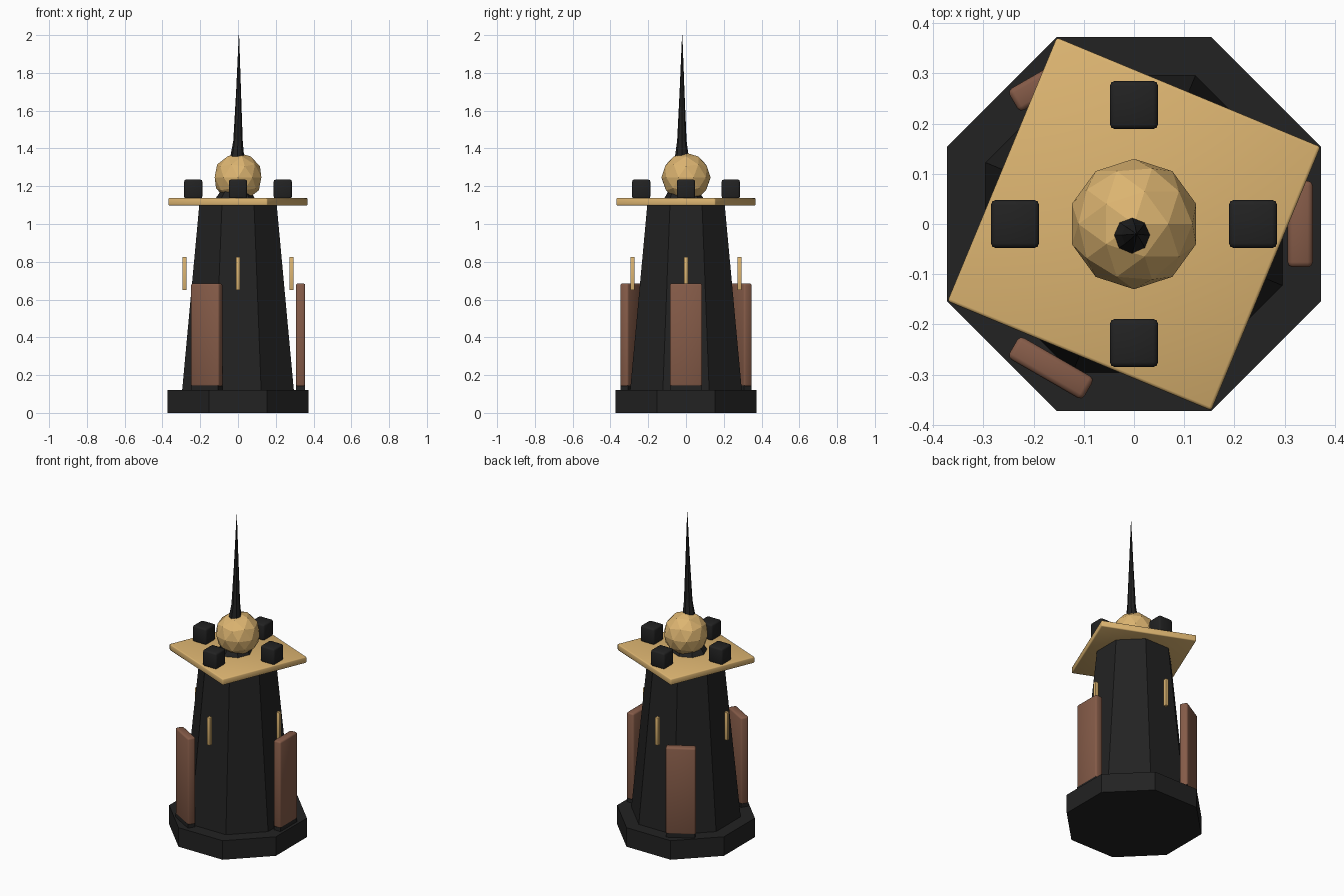
import bpy, bmesh, math
from mathutils import Matrix, Vector

if "Cube" in bpy.data.objects:
    bpy.data.objects.remove(bpy.data.objects["Cube"])


def material(name, rgb):
    m = bpy.data.materials.new(name)
    m.diffuse_color = (*rgb, 1)
    m.use_nodes = True
    m.node_tree.nodes["Principled BSDF"].inputs["Base Color"].default_value = m.diffuse_color
    return m


DARK = material("charcoal", (0.016, 0.016, 0.016))
GOLD = material("gold", (0.72, 0.46, 0.165))
BROWN = material("brown leather", (0.235, 0.105, 0.065))


def finish(name, bm, mat, smooth=False):
    bmesh.ops.recalc_face_normals(bm, faces=bm.faces)
    for f in bm.faces:
        f.smooth = smooth
    me = bpy.data.meshes.new(name)
    bm.to_mesh(me)
    bm.free()
    me.materials.append(mat)
    ob = bpy.data.objects.new(name, me)
    bpy.context.collection.objects.link(ob)
    return ob


def prism(name, sides, turn, rings, mat, bevel=0.0, smooth=False):
    """Stack of regular polygons; rings are (x, y, z, radius)."""
    bm = bmesh.new()
    loops = []
    for x, y, z, r in rings:
        loops.append([bm.verts.new((x + r * math.cos(turn + math.tau * i / sides),
                                    y + r * math.sin(turn + math.tau * i / sides), z))
                      for i in range(sides)])
    for a, b in zip(loops, loops[1:]):
        for i in range(sides):
            j = (i + 1) % sides
            bm.faces.new((a[i], a[j], b[j], b[i]))
    bm.faces.new(loops[0][::-1])
    bm.faces.new(loops[-1])
    if bevel:
        bmesh.ops.bevel(bm, geom=bm.edges[:], offset=bevel, segments=2,
                        profile=0.5, affect='EDGES')
    return finish(name, bm, mat, smooth)


def radial_box(name, angle, dist, z0, z1, depth, width, mat, bevel=0.0, smooth=False):
    """Upright box standing at a distance from the axis, facing outward."""
    bm = bmesh.new()
    bmesh.ops.create_cube(bm, size=1)
    bmesh.ops.scale(bm, vec=Vector((depth, width, z1 - z0)), verts=bm.verts)
    if bevel:
        bmesh.ops.bevel(bm, geom=bm.edges[:], offset=bevel, segments=2,
                        profile=0.5, affect='EDGES')
    bmesh.ops.translate(bm, vec=Vector((dist, 0, (z0 + z1) / 2)), verts=bm.verts)
    bmesh.ops.transform(bm, matrix=Matrix.Rotation(angle, 4, 'Z'), verts=bm.verts)
    return finish(name, bm, mat, smooth)


E = math.pi / 8

# Octagonal plinth and tapering tower
prism("plinth", 8, E, [(0, 0, 0, 0.403), (0, 0, 0.12, 0.403)], DARK)
prism("tower_body", 8, E, [(0, 0, 0.12, 0.32), (0, 0, 1.10, 0.222)], DARK)

# Square roof plate, turned against the tower
prism("roof_plate", 4, E, [(0, 0, 1.098, 0.402), (0, 0, 1.137, 0.402)], GOLD, 0.006, True)

# Battlements and floating window slits on four sides
for k in range(4):
    a = k * math.pi / 2
    radial_box(f"battlement_{k}", a, 0.237, 1.135, 1.235, 0.096, 0.096, DARK, 0.01, True)
    radial_box(f"window_slit_{k}", a, 0.284, 0.65, 0.825, 0.022, 0.02, GOLD, 0.002, True)

# Three leaning-free side panels on dark footings
for k in range(3):
    a = k * math.tau / 3
    radial_box(f"side_panel_{k}", a, 0.331, 0.14, 0.685, 0.05, 0.172, BROWN, 0.01, True)
    radial_box(f"panel_footing_{k}", a, 0.331, 0.115, 0.145, 0.046, 0.165, DARK)

# Faceted globe
bm = bmesh.new()
bmesh.ops.create_icosphere(bm, subdivisions=2, radius=0.13)
bmesh.ops.translate(bm, vec=Vector((0, 0, 1.247)), verts=bm.verts)
finish("globe", bm, GOLD)

# Flared spire passing through the globe
prism("spire", 8, 0, [(-0.015, -0.01, 1.13, 0.108), (-0.012, -0.015, 1.18, 0.075),
                      (-0.004, -0.022, 1.36, 0.036), (0.0, -0.022, 1.44, 0.025),
                      (0.003, -0.021, 1.70, 0.013), (0.005, -0.02, 2.0, 0.001)], DARK)
